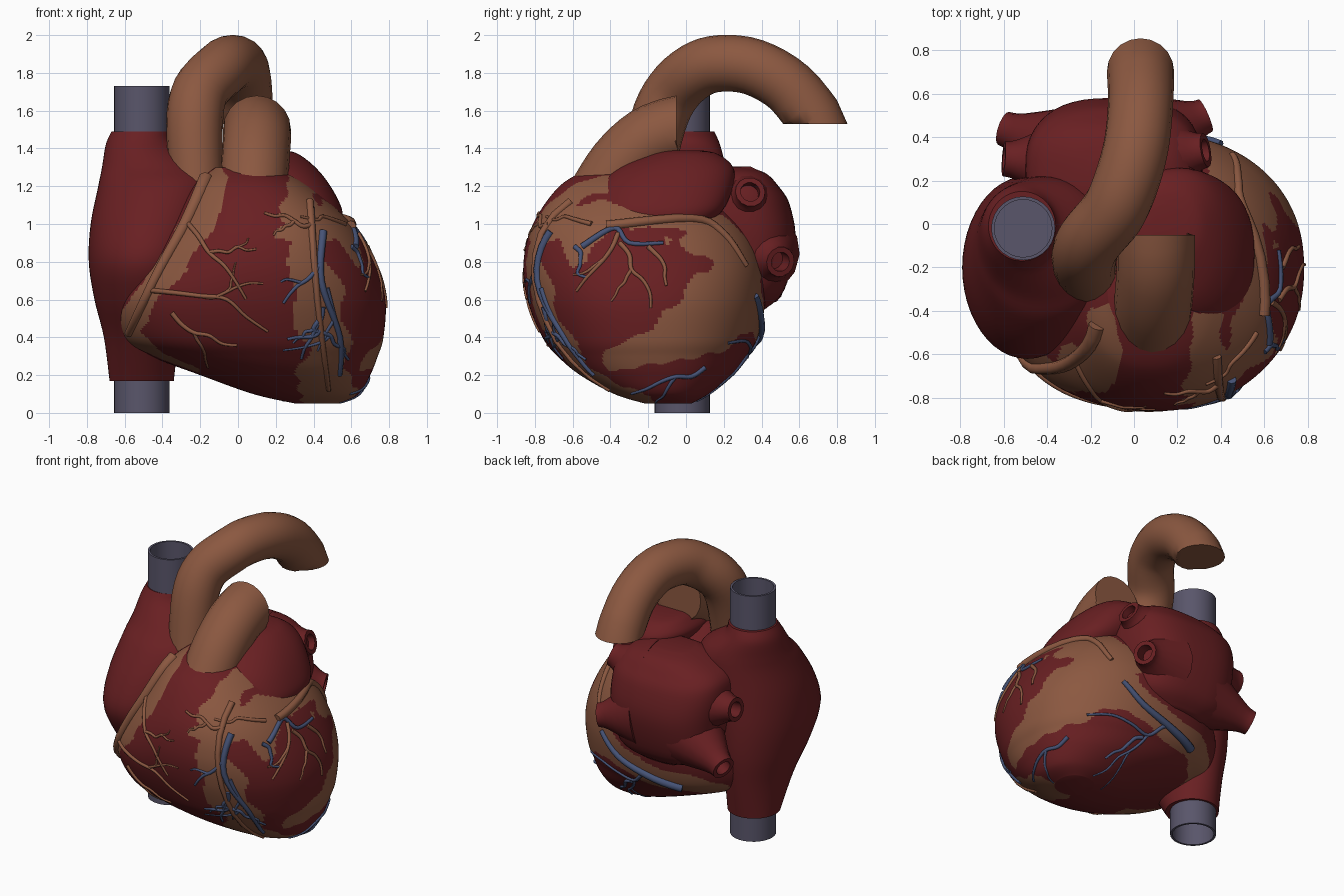
import bpy, bmesh, math, random
from mathutils import Vector
from mathutils.bvhtree import BVHTree

if "Cube" in bpy.data.objects:
    bpy.data.objects.remove(bpy.data.objects["Cube"])
random.seed(4)


def material(name, *rgb):
    m = bpy.data.materials.new(name)
    m.use_nodes = True
    m.diffuse_color = (*rgb, 1)
    m.node_tree.nodes["Principled BSDF"].inputs["Base Color"].default_value = (*rgb, 1)
    return m


RED = material("muscle red", .14, .014, .016)
TAN = material("artery tan", .26, .098, .052)
SLATE = material("vena cava slate", .1, .092, .145)
BLUE = material("vein blue", .06, .085, .18)


def spline(points, steps):
    """Catmull-Rom interpolation through rows of any length."""
    rows = [points[0]] + list(points) + [points[-1]]
    result = []
    for before, start, stop, after in zip(rows, rows[1:], rows[2:], rows[3:]):
        for k in range(steps):
            t = k / steps
            result.append([(2 * q + (r - p) * t + (2 * p - 5 * q + 4 * r - s) * t * t
                            + (3 * q - p - 3 * r + s) * t ** 3) / 2
                           for p, q, r, s in zip(before, start, stop, after)])
    return result + [list(points[-1])]


def circle(count):
    return [(math.cos(math.tau * i / count), math.sin(math.tau * i / count)) for i in range(count)]


def link_object(name, data):
    ob = bpy.data.objects.new(name, data)
    bpy.context.scene.collection.objects.link(ob)
    return ob


def skin(name, rings, mats):
    """Closed surface through a list of rings, shaded smooth."""
    bm = bmesh.new()
    loops = [[bm.verts.new(point) for point in ring] for ring in rings]
    for low, high in zip(loops, loops[1:]):
        for i in range(len(low)):
            bm.faces.new((low[i - 1], low[i], high[i], high[i - 1]))
    bm.faces.new(loops[0])
    bm.faces.new(loops[-1])
    bmesh.ops.recalc_face_normals(bm, faces=bm.faces)
    mesh = bpy.data.meshes.new(name)
    bm.to_mesh(mesh)
    bm.free()
    for mat in mats:
        mesh.materials.append(mat)
    ob = link_object(name, mesh)
    bpy.ops.object.select_all(action="DESELECT")
    ob.select_set(True)
    bpy.context.view_layer.objects.active = ob
    bpy.ops.object.shade_smooth_by_angle(angle=math.radians(40))
    return ob


def loft(name, rows, mats, power=.9, segments=48, steps=5):
    """Rounded horizontal sections from rows of z, x range, y range; low power is boxier."""
    def bulge(value):
        return math.copysign(abs(value) ** power, value)

    rings = [[((x0 + x1 + (x1 - x0) * bulge(c)) / 2, (y0 + y1 + (y1 - y0) * bulge(s)) / 2, z)
              for c, s in circle(segments)]
             for z, x0, x1, y0, y1 in spline(rows, steps)]
    return skin(name, rings, mats)


def sweep(name, path, mat, side, end=None, segments=20, bore=0, wall=.8, floor=0):
    """Round tube along rows of x, y, z, radius; bore hollows the far end, floor cuts it level."""
    rows = spline(path, 4)
    points = [Vector(row[:3]) for row in rows]
    radii = [row[3] for row in rows]
    last = len(points) - 1
    headings = [(points[min(i + 1, last)] - points[max(i - 1, 0)]).normalized()
                for i in range(last + 1)]
    if end:
        headings[-1] = Vector(end)
    if bore:
        points += [points[-1], points[-1] - headings[-1] * bore]
        radii += [radii[-1] * wall] * 2
        headings += [headings[-1]] * 2
    rings = []
    for i, (point, heading, radius) in enumerate(zip(points, headings, radii)):
        u = heading.cross(Vector(side)).normalized()
        v = heading.cross(u)
        ring = [point + radius * (u * c + v * s) for c, s in circle(segments)]
        if i > last / 2:
            for corner in ring:
                corner.z = max(corner.z, floor)
        rings.append(ring)
    skin(name, rings, [mat])


# Ventricles
body = loft("ventricles", [
    (.05, .3, .54, -.22, .03), (.1, .08, .64, -.38, .12), (.2, -.2, .7, -.56, .24),
    (.3, -.46, .74, -.68, .32), (.4, -.61, .77, -.76, .38), (.6, -.65, .78, -.84, .42),
    (.8, -.53, .72, -.86, .4), (1, -.38, .6, -.81, .3), (1.2, -.24, .38, -.67, .1),
    (1.3, -.12, .2, -.5, -.1)], [RED, TAN], segments=200, steps=18)

# Each side: index of its horizontal axis, and its outward direction
SIDES = {"front": (0, Vector((0, -1, 0))), "left": (1, Vector((1, 0, 0))),
         "back": (0, Vector((0, 1, 0)))}

# Fat bands on the ventricles: horizontal, height, half width
groove = [(-.12, 1.25, .06), (-.16, 1.1, .08), (-.34, .8, .07), (-.5, .6, .06),
          (-.59, .42, .07), (-.42, .27, .06), (-.25, .2, .05)]
middle = [(.33, 1.2, .08), (.34, 1, .1), (.36, .8, .09), (.42, .6, .14), (.47, .35, .11), (.46, .1, .15)]
edge = [(.55, .97, .05), (.64, .8, .03)]
collar = [(-.8, .94, .05), (-.47, 1.06, .08), (-.1, 1.02, .04), (.15, 1, .05), (.32, .85, .08)]
swath = [(.32, .85, .1), (.2, .62, .2), (.12, .48, .16), (-.38, .27, .06)]
rear = [(.55, .85, .1), (.25, .48, .09), (-.4, .35, .08)]
BANDS = [("front", groove), ("front", middle), ("front", edge),
         ("left", collar), ("left", swath), ("back", rear)]


def in_band(center, facing, side, rows):
    axis, outward = SIDES[side]
    if facing.dot(outward) < .12:
        return False
    spot = Vector((center[axis], center.z))
    ragged = 1 + .16 * math.sin(23 * center.z + 9 * center.x) + .1 * math.sin(40 * center.y)
    for first, second in zip(rows, rows[1:]):
        start, step = Vector(first[:2]), Vector(second[:2]) - Vector(first[:2])
        t = max(0, min(1, (spot - start).dot(step) / step.length_squared))
        width = first[2] + (second[2] - first[2]) * t
        if (spot - start - step * t).length < width * ragged:
            return True
    return False


for face in body.data.polygons:
    face.material_index = int(any(in_band(face.center, face.normal, *band) for band in BANDS))

# Atria and left auricle
loft("right_atrium", [
    (.17, -.68, -.34, -.2, .14), (.4, -.71, -.31, -.36, .18), (.6, -.76, -.25, -.52, .21),
    (.8, -.79, -.2, -.62, .22), (1, -.78, -.14, -.57, .22), (1.2, -.74, -.1, -.45, .22),
    (1.3, -.72, -.15, -.34, .21), (1.42, -.7, -.33, -.22, .18), (1.49, -.67, -.36, -.17, .15)],
    [RED], power=1)
loft("left_atrium", [
    (.55, -.25, .1, .2, .42), (.65, -.42, .25, .1, .52), (.9, -.48, .31, -.05, .58),
    (1.1, -.5, .31, -.05, .55), (1.2, -.46, .28, 0, .49), (1.27, -.32, .2, .05, .42),
    (1.3, -.2, .1, .1, .32)], [RED], power=.75)
loft("left_auricle", [
    (1, .2, .55, -.42, .12), (1.08, .12, .55, -.46, .2), (1.2, 0, .49, -.45, .25),
    (1.3, -.05, .41, -.36, .25), (1.37, 0, .32, -.2, .17), (1.39, .05, .25, -.12, .08)], [RED])

# Pulmonary veins
VEINS = {"upper_left": ((.1, .3, 1.1), (.33, .34, 1.17)),
         "lower_left": ((.1, .4, .84), (.33, .5, .8)),
         "upper_right": ((-.3, .28, .98), (-.6, .3, 1.01)),
         "lower_right": ((-.3, .34, .76), (-.6, .44, .65))}
for place, (root, tip) in VEINS.items():
    neck = Vector(root).lerp(Vector(tip), .75)
    sweep(f"{place}_pulmonary_vein", [(*root, .22), (*neck, .1), (*tip, .08)],
          RED, (0, 0, 1), segments=14, bore=.09, wall=.65)

# Great vessels
sweep("aorta", [
    (-.22, -.22, 1.2, .14), (-.23, -.15, 1.53, .15), (-.2, -.07, 1.7, .15), (-.1, .05, 1.81, .15),
    (-.04, .18, 1.85, .15), (.01, .36, 1.83, .15), (.03, .55, 1.72, .15), (.03, .7, 1.53, .155)],
    TAN, (1, 0, 0), end=(0, 0, -1), floor=1.53)
sweep("pulmonary_trunk", [
    (.08, -.45, 1.14, .18), (.09, -.34, 1.31, .18), (.1, -.2, 1.44, .18), (.1, -.05, 1.5, .18)],
    TAN, (1, 0, 0), end=(0, 1, 0))
for name, inside, outside in (("superior", 1.35, 1.73), ("inferior", .3, 0)):
    sweep(f"{name}_vena_cava", [(-.51, -.02, inside, .147), (-.51, -.02, outside, .147)],
          SLATE, (1, 0, 0), segments=28, bore=.16, wall=.9)

# Coronary vessels laid on the ventricle surface
tree = BVHTree.FromPolygons([v.co for v in body.data.vertices],
                            [tuple(f.vertices) for f in body.data.polygons])


def coronary(name, side, mat, radius, path):
    axis, outward = SIDES[side]
    points = []
    for across, height in spline(path, 5):
        origin = outward * 3
        origin[axis], origin.z = across, height
        hit = tree.ray_cast(origin, -outward)[0]
        if hit:
            points.append(hit + outward * radius * .15)
    curve = bpy.data.curves.new(name, "CURVE")
    curve.dimensions = "3D"
    curve.bevel_depth, curve.bevel_resolution, curve.use_fill_caps = radius, 2, True
    line = curve.splines.new("POLY")
    line.points.add(len(points) - 1)
    for i, point in enumerate(points):
        line.points[i].co = (*point, 1)
        line.points[i].radius = 1 - i / len(points) / 2
    curve.materials.append(mat)
    link_object(name, curve)


def branch(name, side, mat, across, height, degrees, length, radius=.014):
    """Wandering twig that forks once; degrees are measured from the horizontal."""
    path = [(across, height)]
    for i in range(5):
        angle = math.radians(degrees + random.uniform(-28, 28))
        across += math.cos(angle) * length / 5
        height += math.sin(angle) * length / 5
        path.append((across, height))
    coronary(name, side, mat, radius, path)
    if length > .25:
        branch(name + "_fork", side, mat, *path[2], degrees + random.choice((-40, 40)),
               length / 2, radius * .75)


coronary("right_coronary_artery", "front", TAN, .04, [(-.17, 1.24), (-.28, 1), (-.43, .73), (-.58, .42)])
coronary("left_descending_artery", "front", TAN, .022, [(.38, 1.12), (.42, .6), (.48, .12)])
coronary("circumflex_artery", "left", TAN, .028, [(-.42, .99), (.03, 1.03), (.2, .95), (.32, .78)])
coronary("great_cardiac_vein", "front", BLUE, .022, [(.45, .96), (.44, .7), (.54, .4), (.54, .2)])
coronary("upper_cardiac_vein", "left", BLUE, .018, [(-.55, .88), (-.38, .98), (-.3, .9), (-.12, .9)])
coronary("coronary_sinus", "back", BLUE, .03, [(-.2, .36), (.02, .41), (.25, .49), (.4, .62)])

# Branches: start across, start height, heading, length
TWIGS = {
    ("front", TAN): [(-.28, 1.02, -35, .53), (-.48, .65, -24, .7), (-.35, .53, -22, .4), (.4, 1, 175, .28)],
    ("front", BLUE): [(.44, .8, -130, .3), (.45, .56, -105, .3), (.47, .66, -65, .4),
                      (.44, .45, -150, .2), (.6, .88, -60, .2)],
    ("left", TAN): [(-.36, .95, -108, .38), (-.35, .9, -70, .4), (-.2, .88, -65, .24),
                    (-.5, 1, 180, .25)],
    ("left", BLUE): [(-.74, .5, -55, .3), (.1, .24, -170, .42)],
    ("back", BLUE): [(-.08, .38, -14, .7), (.2, .3, -35, .25)],
}
for (side, mat), starts in TWIGS.items():
    for i, start in enumerate(starts):
        branch(f"{side}_{mat.name.split()[0]}_branch_{i + 1}", side, mat, *start)
